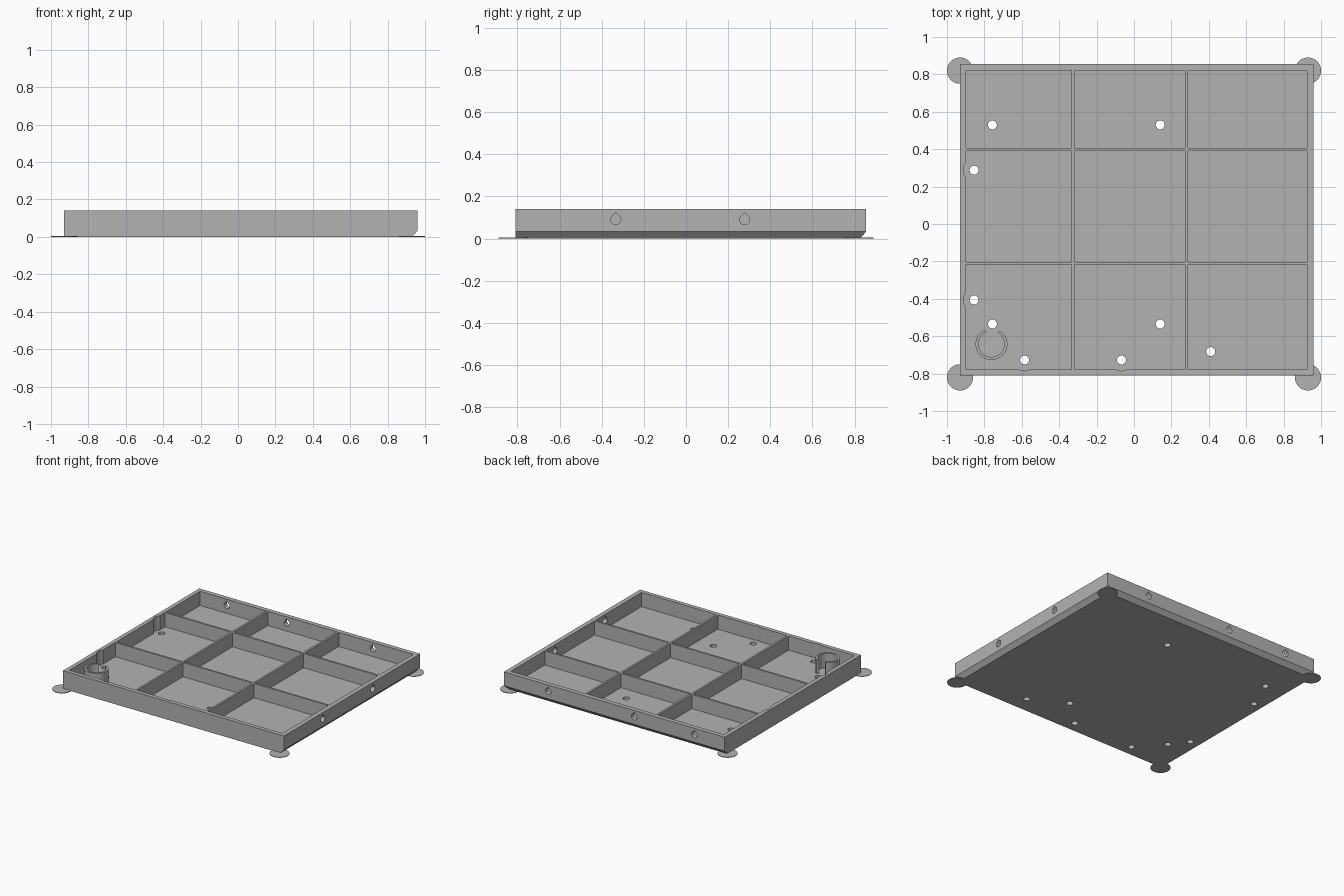
import bpy
import bmesh
import math
from mathutils import Matrix, Vector

if "Cube" in bpy.data.objects:
    bpy.data.objects.remove(bpy.data.objects["Cube"], do_unlink=True)

GREY = (0.45, 0.45, 0.45, 1)
mat = bpy.data.materials.new("plain grey")
mat.use_nodes = True
mat.diffuse_color = GREY
mat.node_tree.nodes["Principled BSDF"].inputs["Base Color"].default_value = GREY

TOP, FLOOR = 0.14, 0.03
LEFT, RIGHT, FRONT, BACK = -0.93, 0.96, -0.81, 0.855


def finish(name, bm):
    bmesh.ops.recalc_face_normals(bm, faces=bm.faces)
    mesh = bpy.data.meshes.new(name)
    bm.to_mesh(mesh)
    bm.free()
    mesh.materials.append(mat)
    obj = bpy.data.objects.new(name, mesh)
    bpy.context.scene.collection.objects.link(obj)
    return obj


def add_box(bm, x0, x1, y0, y1, z0, z1):
    size = Matrix.Diagonal((x1 - x0, y1 - y0, z1 - z0, 1))
    centre = Matrix.Translation(((x0 + x1) / 2, (y0 + y1) / 2, (z0 + z1) / 2))
    bmesh.ops.create_cube(bm, size=1, matrix=centre @ size)


def add_cylinder(bm, x, y, radius, z0, z1, sides=40):
    bmesh.ops.create_cone(bm, cap_ends=True, segments=sides, radius1=radius,
                          radius2=radius, depth=z1 - z0,
                          matrix=Matrix.Translation((x, y, (z0 + z1) / 2)))


def add_teardrop(bm, centre, direction, length, radius=0.024):
    # Round hole with a pointed crown, swept along a horizontal direction
    side = Vector((-direction.y, direction.x, 0))
    outline = [(0, radius * math.sqrt(2))]
    for i in range(25):
        a = math.radians(135 + 270 * i / 24)
        outline.append((radius * math.cos(a), radius * math.sin(a)))
    verts = [bm.verts.new(centre + side * u + Vector((0, 0, v)) - direction * length / 2)
             for u, v in outline]
    face = bm.faces.new(verts)
    out = bmesh.ops.extrude_face_region(bm, geom=[face])["geom"]
    moved = [v for v in out if isinstance(v, bmesh.types.BMVert)]
    bmesh.ops.translate(bm, verts=moved, vec=direction * length)


def cut(obj, bm):
    cutter = finish("cutter", bm)
    cutter.hide_render = True
    mod = obj.modifiers.new("cut", "BOOLEAN")
    mod.operation = "DIFFERENCE"
    mod.solver = "EXACT"
    mod.object = cutter
    bpy.context.view_layer.objects.active = obj
    bpy.ops.object.modifier_apply(modifier=mod.name)
    bpy.data.objects.remove(cutter, do_unlink=True)


def smooth(obj):
    bpy.ops.object.select_all(action="DESELECT")
    obj.select_set(True)
    bpy.context.view_layer.objects.active = obj
    bpy.ops.object.shade_smooth_by_angle(angle=math.radians(30))


# Tray block, with the lower right and back edges chamfered
bm = bmesh.new()
rings = []
for z, inset in ((0, 0.03), (0.033, 0), (TOP, 0)):
    r, b = RIGHT - inset, BACK - inset
    rings.append([bm.verts.new((x, y, z))
                  for x, y in ((LEFT, FRONT), (r, FRONT), (r, b), (LEFT, b))])
bm.faces.new(rings[0])
bm.faces.new(rings[-1])
for low, high in zip(rings, rings[1:]):
    for i in range(4):
        j = (i + 1) % 4
        bm.faces.new((low[i], low[j], high[j], high[i]))
tray = finish("tray", bm)

# Nine pockets, leaving the rim and the cross ribs
bm = bmesh.new()
for x0, x1 in ((-0.898, -0.334), (-0.319, 0.273), (0.288, 0.925)):
    for y0, y1 in ((-0.778, -0.217), (-0.202, 0.39), (0.405, 0.82)):
        add_box(bm, x0, x1, y0, y1, FLOOR, 0.2)
cut(tray, bm)

# Screw head reliefs scooped into the left and front walls
wall_holes = [(-0.855, 0.288), (-0.855, -0.406), (-0.585, -0.727), (-0.067, -0.727)]
bm = bmesh.new()
for x, y in wall_holes:
    add_cylinder(bm, x, y, 0.058, FLOOR + 0.0005, 0.2)
cut(tray, bm)

# Screw holes through the floor
floor_holes = [(x, y) for x in (-0.757, 0.14) for y in (0.53, -0.535)] + [(0.41, -0.682)]
bm = bmesh.new()
for x, y in wall_holes + floor_holes:
    add_cylinder(bm, x, y, 0.024, -0.1, 0.1, 32)
cut(tray, bm)

# Teardrop holes through the back and right walls
bm = bmesh.new()
for x in (-0.67, -0.155, 0.58):
    add_teardrop(bm, Vector((x, 0.84, 0.09)), Vector((0, 1, 0)), 0.1)
for y in (-0.333, 0.278):
    add_teardrop(bm, Vector((0.94, y, 0.09)), Vector((1, 0, 0)), 0.1)
cut(tray, bm)
smooth(tray)

# Hollow round post, relieved beside the nearby screw hole
bm = bmesh.new()
add_cylinder(bm, -0.762, -0.642, 0.085, FLOOR - 0.002, TOP, 48)
post = finish("round_post", bm)
for x, y, radius in ((-0.762, -0.642, 0.069), (-0.757, -0.535, 0.052)):
    bm = bmesh.new()
    add_cylinder(bm, x, y, radius, 0, 0.2, 48)
    cut(post, bm)
smooth(post)

# Thin round pads under the corners
for side, x in (("left", 0.93), ("right", -0.93)):
    for end, y in (("front", -0.82), ("back", 0.82)):
        bm = bmesh.new()
        add_cylinder(bm, x, y, 0.07, 0, 0.004, 48)
        smooth(finish(end + "_" + side + "_corner_pad", bm))
